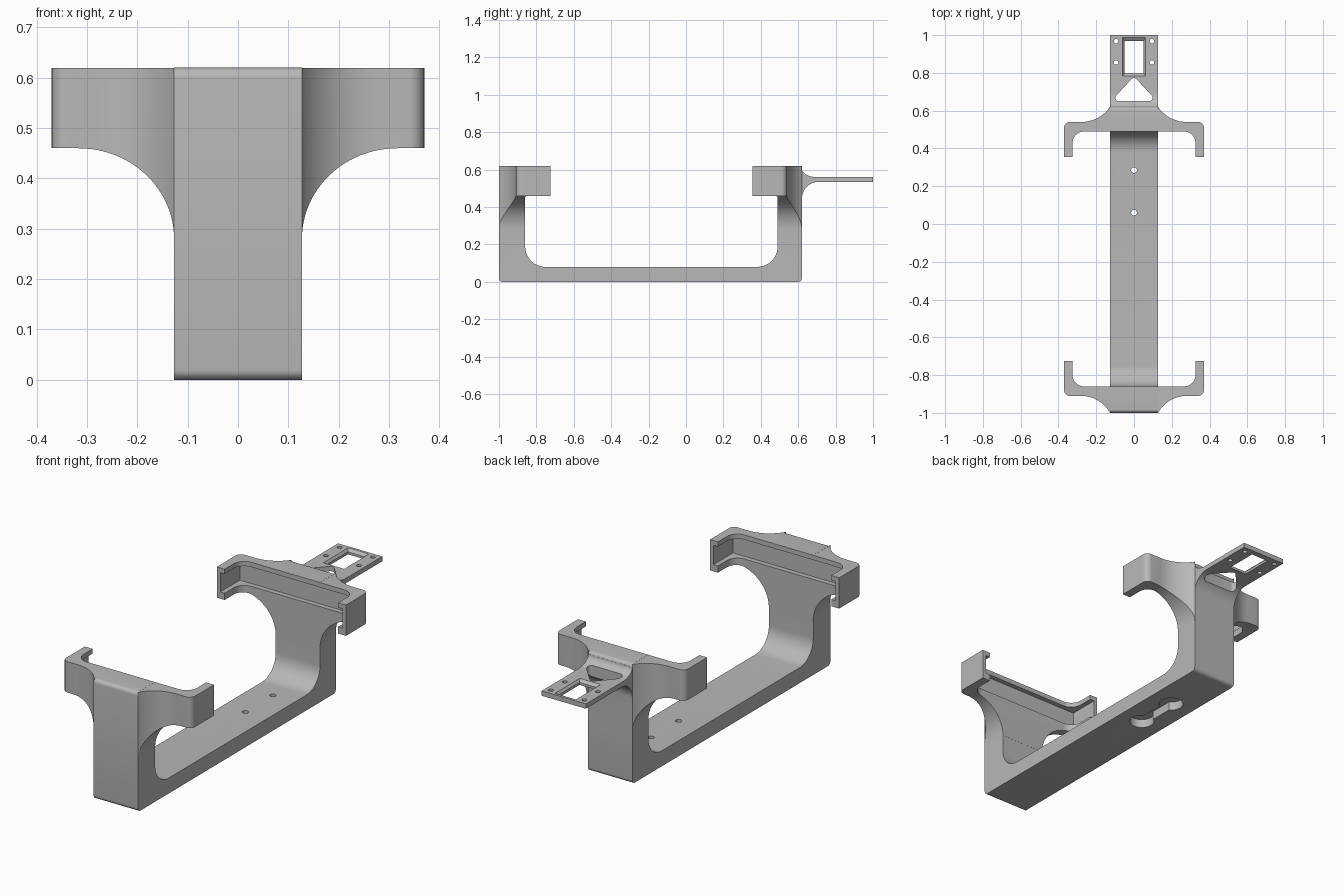
import bpy, bmesh
from math import radians, degrees, cos, sin, atan2
from mathutils import Vector

cube = bpy.data.objects.get("Cube")
if cube:
    bpy.data.objects.remove(cube, do_unlink=True)

grey = bpy.data.materials.new("plain_grey")
grey.use_nodes = True
GREY = (0.48, 0.48, 0.48, 1)
grey.diffuse_color = GREY
grey.node_tree.nodes["Principled BSDF"].inputs["Base Color"].default_value = GREY


def arc(cx, cy, rx, ry, start, end, n=14):
    angles = [radians(start + (end - start) * i / n) for i in range(n + 1)]
    return [(cx + rx * cos(a), cy + ry * sin(a)) for a in angles]


def rect(x0, y0, x1, y1):
    return [(x0, y0), (x1, y0), (x1, y1), (x0, y1)]


def mirrored(half):
    """Close a right-hand outline with its mirror image."""
    return half + [(-x, y) for x, y in reversed(half)]


def prism(name, outline, axis, lo, hi, taper=1):
    """Extrude a 2D outline along an axis, optionally scaling the far end."""
    place = {"x": lambda a, b, t: (t, a, b),
             "y": lambda a, b, t: (a, t, b),
             "z": lambda a, b, t: (a, b, t)}[axis]
    mid = sum((Vector(p) for p in outline), Vector((0, 0))) / len(outline)
    far = [mid + (Vector(p) - mid) * taper for p in outline]
    bm = bmesh.new()
    bottom = [bm.verts.new(place(a, b, lo)) for a, b in outline]
    top = [bm.verts.new(place(a, b, hi)) for a, b in far]
    bm.faces.new(bottom)
    bm.faces.new(top)
    for i in range(len(outline)):
        j = (i + 1) % len(outline)
        bm.faces.new((bottom[i], bottom[j], top[j], top[i]))
    bmesh.ops.recalc_face_normals(bm, faces=bm.faces)
    mesh = bpy.data.meshes.new(name)
    bm.to_mesh(mesh)
    bm.free()
    mesh.materials.append(grey)
    obj = bpy.data.objects.new(name, mesh)
    bpy.context.collection.objects.link(obj)
    return obj


def combine(target, other, operation):
    """Apply an exact boolean and discard the second shape."""
    mod = target.modifiers.new("boolean", "BOOLEAN")
    mod.operation = operation
    mod.solver = "EXACT"
    mod.object = other
    bpy.ops.object.select_all(action="DESELECT")
    bpy.context.view_layer.objects.active = target
    target.select_set(True)
    bpy.ops.object.modifier_apply(modifier=mod.name)
    bpy.data.objects.remove(other, do_unlink=True)


HALF = 0.127     # half width of the bar
TOP = 0.62
R = 0.02         # outer corner rounding
F = 0.11         # inner corner fillet

# U-shaped bar with two posts
side = (arc(-1 + R, R, R, R, 180, 270, 6) + arc(TOP - R, R, R, R, 270, 360, 6)
        + arc(TOP - R, TOP - R, R, R, 0, 90, 6) + [(0.49, TOP)]
        + arc(0.49 - F, 0.08 + F, F, F, 0, -90)
        + arc(-0.86 + F, 0.08 + F, F, F, 270, 180)
        + [(-0.86, TOP)] + arc(-1 + R, TOP - R, R, R, 90, 180, 6))
body = prism("cradle_body", side, "x", -HALF, HALF)


def cradle_head(name, outer, s, depth):
    """Clip head: outer is the post's outside plane, s points inward."""
    wall = depth - 0.05
    dx = 0.28 - HALF
    r = (dx * dx + wall * wall) / (2 * wall)
    start = degrees(atan2(r - wall, -dx))
    half = ([(HALF - 0.0005, depth - 0.04)]
            + arc(0.28, wall - r, r, r, start, 90, 20)
            + arc(0.34, wall + 0.03, 0.03, 0.03, -90, 0, 8)
            + [(0.37, depth + 0.135), (0.325, depth + 0.135)]
            + arc(0.265, depth + 0.0605, 0.06, 0.06, 0, -90, 10))
    outline = [(x, outer + s * d) for x, d in mirrored(half)]
    head = prism(name, outline, "z", 0.2, TOP - 0.0005)
    # flared underside
    flare = mirrored([(0.4, 0.7), (0.4, 0.46)] + arc(0.317, 0.28, 0.19, 0.18, 90, 180, 24))
    combine(head, prism("flare_profile", flare, "y", -1.2, 1.2), "INTERSECT")
    return head


# Heads, each with a groove around its inside
for name, outer, s, depth in (("front_head", -1, 1, 0.14), ("back_head", TOP, -1, 0.13)):
    combine(body, cradle_head(name, outer, s, depth), "UNION")
    a, b = sorted((outer + s * (depth - 0.025), outer + s * (depth + 0.2)))
    combine(body, prism("groove", rect(-0.35, a, 0.35, b), "z", 0.495, 0.595), "DIFFERENCE")

# Mounting tongue with filleted root
tongue = ([(0.56, 0.445)] + arc(0.71, 0.445, 0.09, 0.09, 180, 90)
          + [(1, 0.535), (1, 0.56)]
          + arc(0.70, 0.605, 0.08, 0.045, 270, 180) + [(0.56, 0.605)])
combine(body, prism("tongue", tongue, "x", -HALF + 0.0005, HALF - 0.0005), "UNION")

# Tongue openings: chamfered window, rounded triangle, screw holes
window = rect(-0.05, 0.80, 0.05, 0.97)
combine(body, prism("window", window, "z", 0.5, 0.58), "DIFFERENCE")
combine(body, prism("window_chamfer", window, "z", 0.548, 0.5605, 1.2), "DIFFERENCE")
c = 0.018
triangle = (arc(0.08, 0.668, c, c, -90, 44, 8) + arc(0, 0.755, c, c, 44, 136, 6)
            + arc(-0.08, 0.668, c, c, 136, 270, 8))
combine(body, prism("triangle", triangle, "z", 0.4, 0.7), "DIFFERENCE")
for x in (-0.095, 0.095):
    for y in (0.855, 0.968):
        hole = arc(x, y, 0.012, 0.012, 0, 345, 23)
        combine(body, prism("screw_hole", hole, "z", 0.5, 0.6), "DIFFERENCE")

# Base holes and the waisted recess beneath them
for y in (0.06, 0.285):
    hole = arc(0, y, 0.015, 0.015, 0, 345, 23)
    combine(body, prism("base_hole", hole, "z", -0.1, 0.15), "DIFFERENCE")
recess = arc(0, 0.06, 0.06, 0.06, 120, 420, 28) + arc(0, 0.285, 0.06, 0.06, -60, 240, 28)
combine(body, prism("base_recess", recess, "z", -0.1, 0.045), "DIFFERENCE")

bpy.ops.object.select_all(action="DESELECT")
body.select_set(True)
bpy.context.view_layer.objects.active = body
bpy.ops.object.shade_smooth_by_angle(angle=radians(30))
